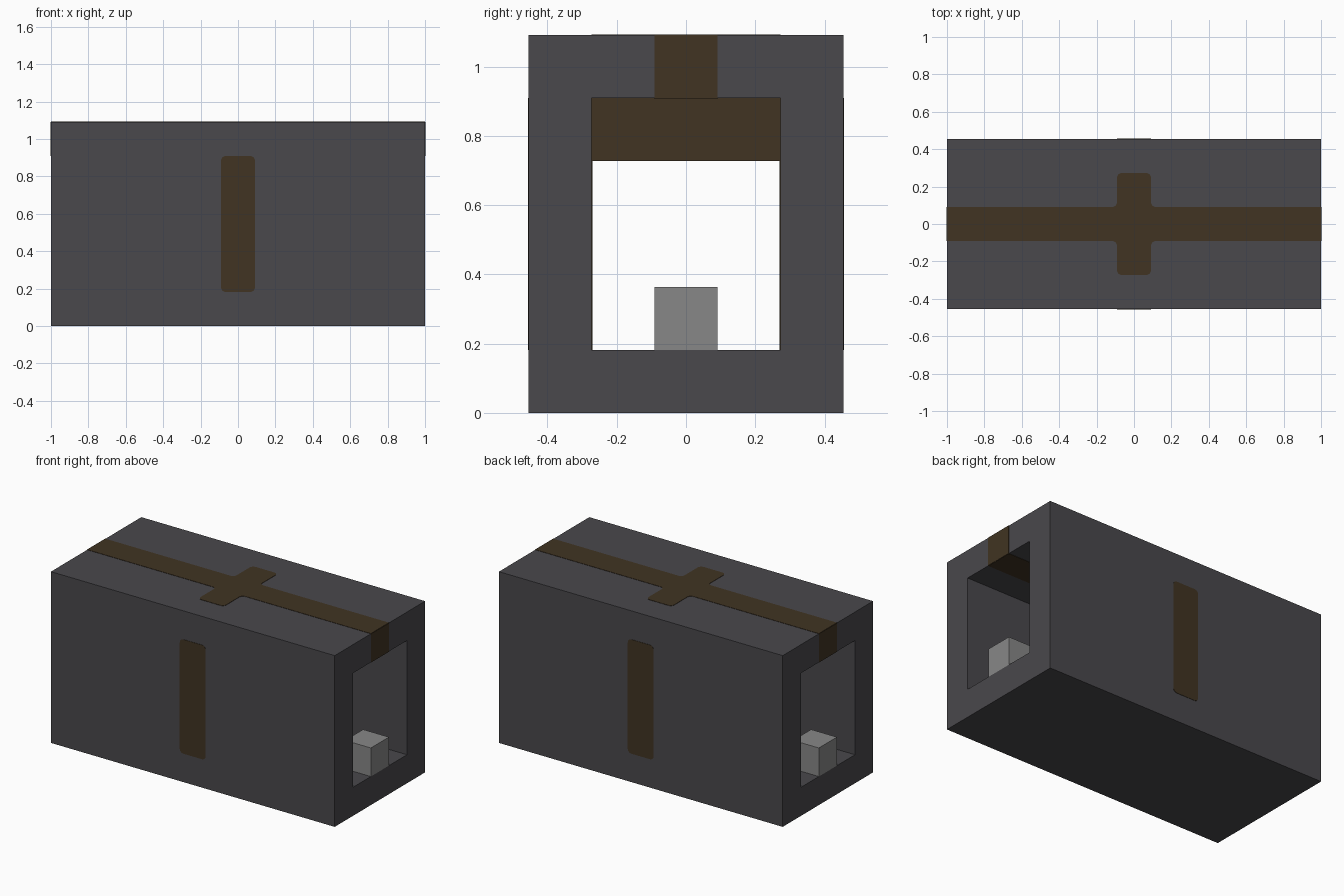
import bpy, bmesh
from mathutils import Vector

cube = bpy.data.objects.get("Cube")
if cube:
    bpy.data.objects.remove(cube, do_unlink=True)

# Everything sits on a grid of 11 x 5 x 6 equal cells
U = 2 / 11
H = U / 2
TOP = 6 * U
OUT_Y, IN_Y = 2.5 * U, 1.5 * U
FLOOR, CEIL = U, 5 * U
THIN = 0.002


def material(name, rgb):
    m = bpy.data.materials.new(name)
    m.use_nodes = True
    m.diffuse_color = (*rgb, 1)
    m.node_tree.nodes["Principled BSDF"].inputs["Base Color"].default_value = (*rgb, 1)
    return m


STONE = material("dark_stone", (0.067, 0.065, 0.072))
WOOD = material("brown_wood", (0.052, 0.034, 0.016))
GREY = material("light_grey", (0.245, 0.245, 0.245))


def finish(name, bm, mat):
    bmesh.ops.recalc_face_normals(bm, faces=bm.faces[:])
    me = bpy.data.meshes.new(name)
    bm.to_mesh(me)
    bm.free()
    me.materials.append(mat)
    ob = bpy.data.objects.new(name, me)
    bpy.context.collection.objects.link(ob)
    return ob


def box(name, lo, hi, mat):
    bm = bmesh.new()
    bmesh.ops.create_cube(bm, size=1)
    lo, hi = Vector(lo), Vector(hi)
    for v in bm.verts:
        v.co = (lo + hi) / 2 + v.co * (hi - lo)
    return finish(name, bm, mat)


def plate(name, points, normal, mat, radius=0.0):
    """Thin flat inlay; corners away from the tunnel mouths are rounded."""
    n = Vector(normal)
    bm = bmesh.new()
    bm.faces.new([bm.verts.new(Vector(p) - n * THIN) for p in points])
    if radius:
        inner = [v for v in bm.verts if abs(v.co.x) < 0.9]
        bmesh.ops.bevel(bm, geom=inner, offset=radius, segments=4,
                        profile=0.5, affect='VERTICES')
    ext = bmesh.ops.extrude_face_region(bm, geom=bm.faces[:], use_keep_orig=True)
    moved = [g for g in ext["geom"] if isinstance(g, bmesh.types.BMVert)]
    bmesh.ops.translate(bm, verts=moved, vec=n * THIN * 2)
    return finish(name, bm, mat)


# Tunnel shell: rectangular ring swept along x
bm = bmesh.new()
rings = []
for x in (-1, 1):
    for y, lo, hi in ((OUT_Y, 0, TOP), (IN_Y, FLOOR, CEIL)):
        rings.append([bm.verts.new((x, a, b)) for a, b in
                      ((-y, lo), (y, lo), (y, hi), (-y, hi))])
out_a, in_a, out_b, in_b = rings
for p, q in ((out_a, in_a), (out_b, in_b), (out_a, out_b), (in_a, in_b)):
    for i in range(4):
        j = (i + 1) % 4
        bm.faces.new((p[i], p[j], q[j], q[i]))
finish("tunnel_shell", bm, STONE)

# Roof inlay: long ridge with a short cross arm
cross = [(-1, -H), (-H, -H), (-H, -IN_Y), (H, -IN_Y), (H, -H), (1, -H),
         (1, H), (H, H), (H, IN_Y), (-H, IN_Y), (-H, H), (-1, H)]
plate("roof_ridge", [(x, y, TOP) for x, y in cross], (0, 0, 1), WOOD, 0.025)

# Ridge seen on the ceiling
plate("ceiling_ridge", [(-1, -H, CEIL), (1, -H, CEIL), (1, H, CEIL), (-1, H, CEIL)],
      (0, 0, -1), WOOD)

for s, end, side in ((1, "left", "back"), (-1, "right", "front")):
    # Ridge ends above each mouth
    plate(end + "_ridge_end", [(s, -H, CEIL), (s, H, CEIL), (s, H, TOP), (s, -H, TOP)],
          (s, 0, 0), WOOD)
    # Posts showing on the outside and inside of each wall
    for label, y, d, r in (("outer", OUT_Y, s, 0.025), ("inner", IN_Y, -s, 0)):
        plate(f"{side}_post_{label}",
              [(-H, s * y, FLOOR), (H, s * y, FLOOR), (H, s * y, CEIL), (-H, s * y, CEIL)],
              (0, d, 0), WOOD, r)

# Cross beam under the ceiling
box("cross_beam", (-H, -IN_Y, CEIL - U), (H, IN_Y, CEIL), WOOD)

# Row of spaced blocks along the floor
for i in range(6):
    x = -1 + 2 * i * U
    box(f"floor_block_{i + 1}", (x, -H, FLOOR), (x + U, H, FLOOR + U), GREY)
